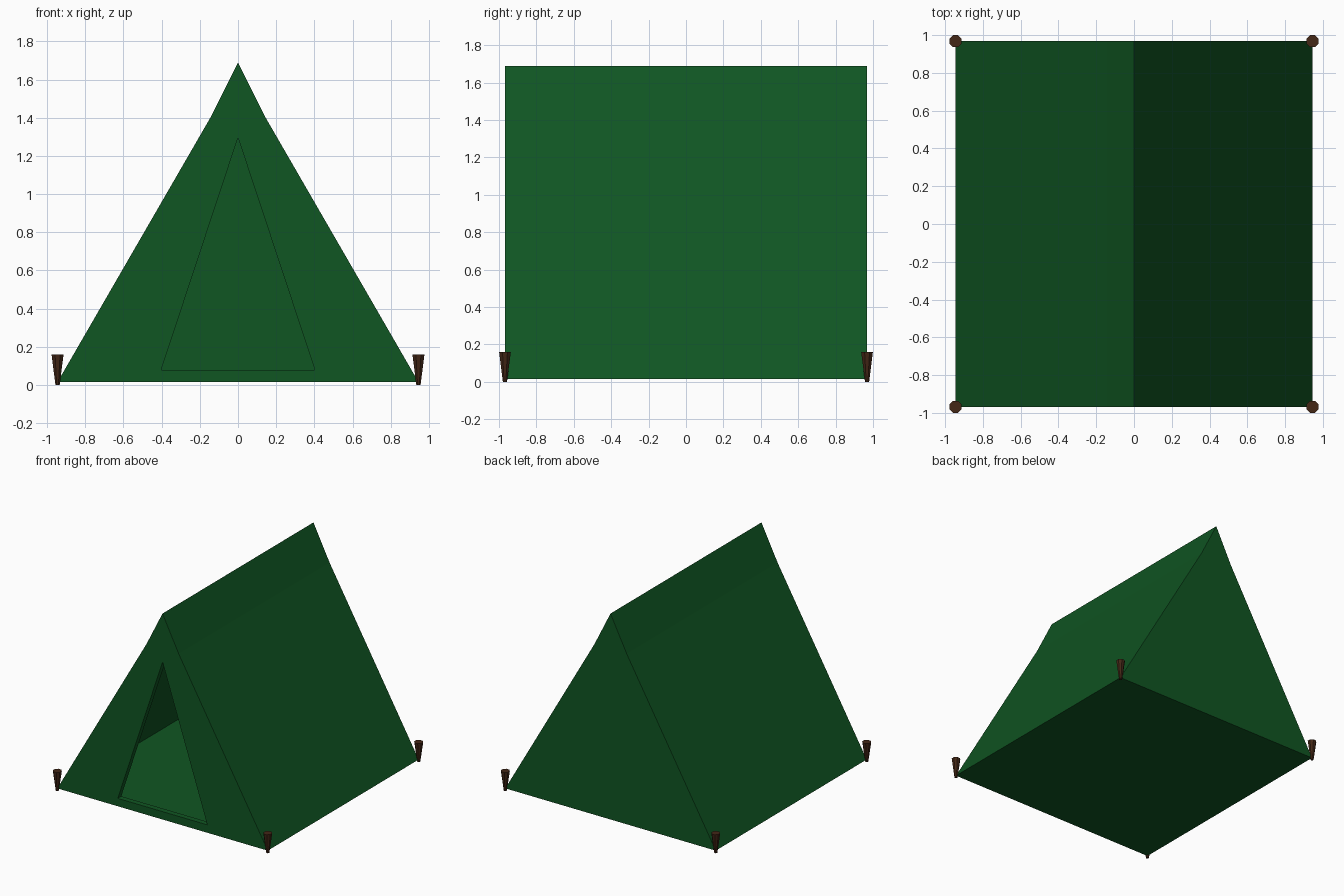
import bpy, bmesh
from math import pi

if "Cube" in bpy.data.objects:
    bpy.data.objects.remove(bpy.data.objects["Cube"])


def material(name, rgb):
    m = bpy.data.materials.new(name)
    m.diffuse_color = (*rgb, 1)
    m.use_nodes = True
    m.node_tree.nodes["Principled BSDF"].inputs["Base Color"].default_value = m.diffuse_color
    return m


def prism(name, profile, y0, y1, mat):
    """Extrude an (x, z) profile along y."""
    bm = bmesh.new()
    face = bm.faces.new([bm.verts.new((x, y0, z)) for x, z in profile])
    ext = bmesh.ops.extrude_face_region(bm, geom=[face])
    verts = [v for v in ext["geom"] if isinstance(v, bmesh.types.BMVert)]
    bmesh.ops.translate(bm, vec=(0, y1 - y0, 0), verts=verts)
    bmesh.ops.recalc_face_normals(bm, faces=bm.faces)
    me = bpy.data.meshes.new(name)
    bm.to_mesh(me)
    bm.free()
    me.materials.append(mat)
    ob = bpy.data.objects.new(name, me)
    bpy.context.collection.objects.link(ob)
    return ob


def cut(target, cutter):
    mod = target.modifiers.new(cutter.name, 'BOOLEAN')
    mod.operation = 'DIFFERENCE'
    mod.solver = 'EXACT'
    mod.object = cutter
    cutter.hide_render = True
    cutter.hide_set(True)


green = material("canvas_green", (0.005, 0.092, 0.016))
brown = material("peg_brown", (0.056, 0.020, 0.008))

X, Y, WALL = 0.945, 0.968, 0.045

# Canvas shell with a slight kink below the ridge
tent = prism("tent_canvas",
             [(-X, 0.016), (X, 0.016), (0.145, 1.4), (0, 1.688), (-0.145, 1.4)],
             -Y, Y, green)

# Hollow interior
inner = prism("interior_cutter",
              [(-0.88, 0.036), (0.88, 0.036), (0.10, 1.378), (0, 1.585), (-0.10, 1.378)],
              -Y + WALL, Y - WALL, green)
cut(tent, inner)

# Triangular doorway in the front wall
door = prism("door_cutter", [(-0.402, 0.08), (0.402, 0.08), (0, 1.295)],
             -Y - 0.1, -Y + 0.1, green)
cut(tent, door)

# Tapered corner pegs
for sx, side in ((-1, "left"), (1, "right")):
    for sy, end in ((-1, "front"), (1, "back")):
        bpy.ops.mesh.primitive_cone_add(vertices=8, radius1=0.012, radius2=0.034,
                                        depth=0.16, rotation=(0, 0, pi / 8),
                                        location=(sx * 0.945, sy * Y, 0.08))
        peg = bpy.context.object
        peg.name = f"{end}_{side}_peg"
        peg.data.materials.append(brown)
